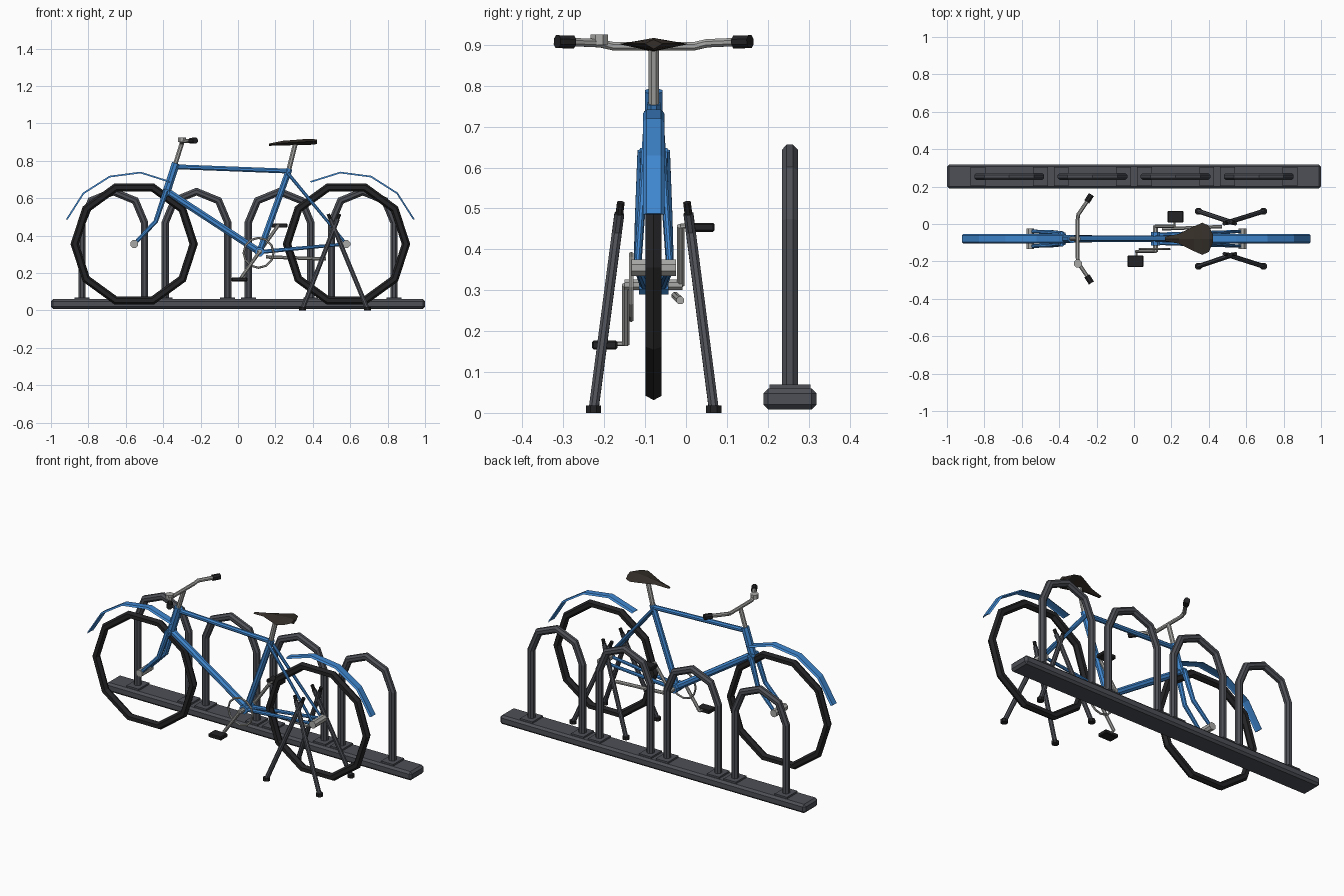
import bpy, bmesh, math
from mathutils import Vector

if "Cube" in bpy.data.objects:
    bpy.data.objects.remove(bpy.data.objects["Cube"])

CY = -0.079  # centre plane of the bicycle


def material(name, rgb):
    m = bpy.data.materials.new(name)
    m.diffuse_color = (*rgb, 1)
    m.use_nodes = True
    m.node_tree.nodes["Principled BSDF"].inputs["Base Color"].default_value = m.diffuse_color
    return m


BLUE = material("blue_paint", (0.05, 0.24, 0.62))
STEEL = material("rack_steel", (0.075, 0.08, 0.095))
RUBBER = material("rubber", (0.017, 0.017, 0.019))
BROWN = material("saddle_brown", (0.035, 0.028, 0.022))
METAL = material("bare_metal", (0.40, 0.40, 0.39))


def finish(name, bm, mat):
    bmesh.ops.recalc_face_normals(bm, faces=bm.faces)
    me = bpy.data.meshes.new(name)
    bm.to_mesh(me)
    bm.free()
    me.materials.append(mat)
    ob = bpy.data.objects.new(name, me)
    bpy.context.collection.objects.link(ob)
    return ob


def loft(name, rings, mat, closed=False):
    """Skin a list of equal point rings."""
    bm = bmesh.new()
    vs = [[bm.verts.new(p) for p in r] for r in rings]
    n = len(vs[0])
    for i in range(len(vs) if closed else len(vs) - 1):
        a, b = vs[i], vs[(i + 1) % len(vs)]
        for k in range(n):
            bm.faces.new((a[k], a[(k + 1) % n], b[(k + 1) % n], b[k]))
    if not closed:
        bm.faces.new(vs[0])
        bm.faces.new(vs[-1])
    return finish(name, bm, mat)


def tube(name, pts, r, mat, ref=(0, 1, 0), sides=8, r2=None):
    """Mitred tube along a path lying in the plane normal to ref."""
    pts = [Vector(p) for p in pts]
    ref, rings = Vector(ref), []
    for i, p in enumerate(pts):
        a = (p - pts[i - 1]).normalized() if i else None
        b = (pts[i + 1] - p).normalized() if i < len(pts) - 1 else None
        t = ((a or b) + (b or a)).normalized()
        miter = 1 / max(0.5, t.dot(a or b))
        u = (ref - t * ref.dot(t)).normalized()
        v = t.cross(u) * miter
        rad = r + ((r2 or r) - r) * i / (len(pts) - 1)
        ang = [2 * math.pi * (k + 0.5) / sides for k in range(sides)]
        rings.append([p + (u * math.cos(q) + v * math.sin(q)) * rad for q in ang])
    return loft(name, rings, mat)


def axle(name, x, z, y0, y1, r, mat, sides=8):
    return tube(name, [(x, y0, z), (x, y1, z)], r, mat, (1, 0, 0), sides)


def box(name, loc, size, mat, bevel=0.0):
    bm = bmesh.new()
    bmesh.ops.create_cube(bm, size=1)
    for v in bm.verts:
        v.co = Vector(loc) + Vector([c * s for c, s in zip(v.co, size)])
    if bevel:
        bmesh.ops.bevel(bm, geom=bm.edges[:], offset=bevel, segments=1, affect='EDGES')
    return finish(name, bm, mat)


def ring(name, x, y, z, major, minor, seg, sides, mat):
    rings = []
    for i in range(seg):
        a = 2 * math.pi * i / seg
        row = []
        for k in range(sides):
            q = 2 * math.pi * k / sides
            d = major + minor * math.cos(q)
            row.append((x + d * math.cos(a), y + minor * math.sin(q), z + d * math.sin(a)))
        rings.append(row)
    return loft(name, rings, mat, closed=True)


# Bike rack: rail, hoops and foot plates
RY = 0.254
box("rack_rail", (0, RY, 0.034), (2, 0.13, 0.052), STEEL, 0.012)
for i, hx in enumerate((-0.667, -0.222, 0.222, 0.667)):
    arch = [(hx + 0.167 * math.cos(a), RY, 0.47 + 0.165 * math.sin(a))
            for a in [math.pi * k / 4 for k in range(5)]]
    path = [(hx + 0.167, RY, 0.06)] + arch + [(hx - 0.167, RY, 0.06)]
    tube(f"rack_hoop_{i + 1}", path, 0.021, STEEL)
    for s in (-1, 1):
        box(f"rack_plate_{i + 1}_{s}", (hx + s * 0.167, RY, 0.063), (0.08, 0.1, 0.014), STEEL)

# Wheels, hubs and mudguards
HZ = 0.355
for name, wx, a0, step in (("front", -0.555, 160, -25), ("rear", 0.58, 20, 25)):
    ring(name + "_tyre", wx, CY, HZ, 0.318, 0.0225, 10, 6, RUBBER)
    axle(name + "_hub", wx, HZ, CY - 0.054, CY + 0.054, 0.022, METAL)
    rows = []
    for k in range(5):
        a = math.radians(a0 + step * k)
        prof = [(-0.026, 0.379), (-0.018, 0.388), (0.018, 0.388), (0.026, 0.379),
                (0.017, 0.382), (-0.017, 0.382)]
        rows.append([(wx + d * math.cos(a), CY + w, HZ + d * math.sin(a)) for w, d in prof])
    loft(name + "_mudguard", rows, BLUE)


def centre_tube(name, x0, z0, x1, z1, r, mat=BLUE):
    return tube(name, [(x0, CY, z0), (x1, CY, z1)], r, mat)


# Frame
BX, BZ = 0.115, 0.313
centre_tube("head_tube", -0.332, 0.787, -0.388, 0.615, 0.023)
centre_tube("top_tube", -0.335, 0.768, 0.268, 0.745, 0.014)
centre_tube("down_tube", -0.378, 0.635, BX, BZ, 0.02)
centre_tube("seat_tube", 0.275, 0.757, BX, BZ, 0.018)
axle("bottom_bracket_shell", BX, BZ, CY - 0.036, CY + 0.036, 0.026, BLUE)
for s in (-1, 1):
    side = "near" if s < 0 else "far"
    tube(f"seat_stay_{side}", [(0.265, CY + s * 0.014, 0.735), (0.575, CY + s * 0.04, 0.36)],
         0.01, BLUE, r2=0.008)
    tube(f"chain_stay_{side}", [(BX + 0.01, CY + s * 0.022, BZ), (0.575, CY + s * 0.04, HZ)],
         0.012, BLUE, r2=0.009)
    tube(f"fork_blade_{side}", [(-0.385, CY + s * 0.025, 0.64), (-0.44, CY + s * 0.034, 0.475),
                                (-0.555, CY + s * 0.04, HZ)], 0.016, BLUE, r2=0.01)
axle("fork_crown", -0.386, 0.63, CY - 0.034, CY + 0.034, 0.02, BLUE)

# Stem, handlebar, grips and bell
centre_tube("stem", -0.336, 0.78, -0.298, 0.9, 0.013, METAL)
half = [(-0.235, 0.222, 0.908), (-0.298, 0.13, 0.904), (-0.302, 0.1, 0.897)]
bar = [(x, CY - y, z) for x, y, z in half] + [(x, CY + y, z) for x, y, z in reversed(half)]
tube("handlebar", bar, 0.011, METAL, (0, 0, 1))
for s in (-1, 1):
    tube(f"grip_{s}", [(-0.252, CY + s * 0.198, 0.907), (-0.228, CY + s * 0.236, 0.908)],
         0.017, RUBBER, (0, 0, 1))
tube("bell", [(-0.3, -0.212, 0.9), (-0.3, -0.212, 0.925)], 0.023, METAL, (1, 0, 0))

# Seat post and saddle (x, half width, edge z, top z, bottom z)
centre_tube("seat_post", 0.27, 0.745, 0.307, 0.892, 0.014, METAL)
stations = [(0.165, 0.012, 0.886, 0.892, 0.880), (0.24, 0.026, 0.895, 0.907, 0.882),
            (0.32, 0.066, 0.899, 0.913, 0.884), (0.365, 0.086, 0.902, 0.917, 0.885),
            (0.4, 0.07, 0.903, 0.917, 0.886), (0.422, 0.022, 0.903, 0.913, 0.89)]
loft("saddle", [[(x, CY - w, e), (x, CY, t), (x, CY + w, e), (x, CY, b)]
                for x, w, e, t, b in stations], BROWN)

# Cranks, pedals and chainring
axle("crank_spindle", BX, BZ, -0.15, -0.008, 0.014, METAL)
ring("chainring", BX - 0.005, -0.134, 0.308, 0.08, 0.006, 12, 6, METAL)
for side, y, s in (("near", -0.147, -1), ("far", -0.013, 1)):
    ex, ez = BX + s * 0.102, BZ + s * 0.144
    tube(f"crank_{side}", [(BX, y, BZ), (ex, y, ez)], 0.01, METAL)
    axle(f"pedal_axle_{side}", ex, ez, y, y + s * 0.05, 0.006, METAL, 6)
    box(f"pedal_{side}", (ex + s * 0.005, y + s * 0.052, ez - 0.003), (0.085, 0.062, 0.022),
        RUBBER, 0.004)
# Folded kickstand
tube("kickstand", [(0.15, -0.026, 0.286), (0.47, -0.014, 0.275)], 0.01, METAL)

# Crossed-leg rear stand on both sides
for side, top, foot in (("near", -0.163, -0.226), ("far", 0.006, 0.068)):
    for tag, fx, tx in (("a", 0.345, 0.532), ("b", 0.692, 0.494)):
        f, t = Vector((fx, foot, 0.008)), Vector((tx, top, 0.487))
        d = (t - f).normalized()
        name = f"stand_{side}_{tag}"
        tube(name + "_leg", [f, t], 0.013, STEEL)
        tube(name + "_tip", [t, t + d * 0.03], 0.01, RUBBER)
        tube(name + "_foot", [(fx, foot, 0), (fx, foot, 0.018)], 0.02, RUBBER, (1, 0, 0))
